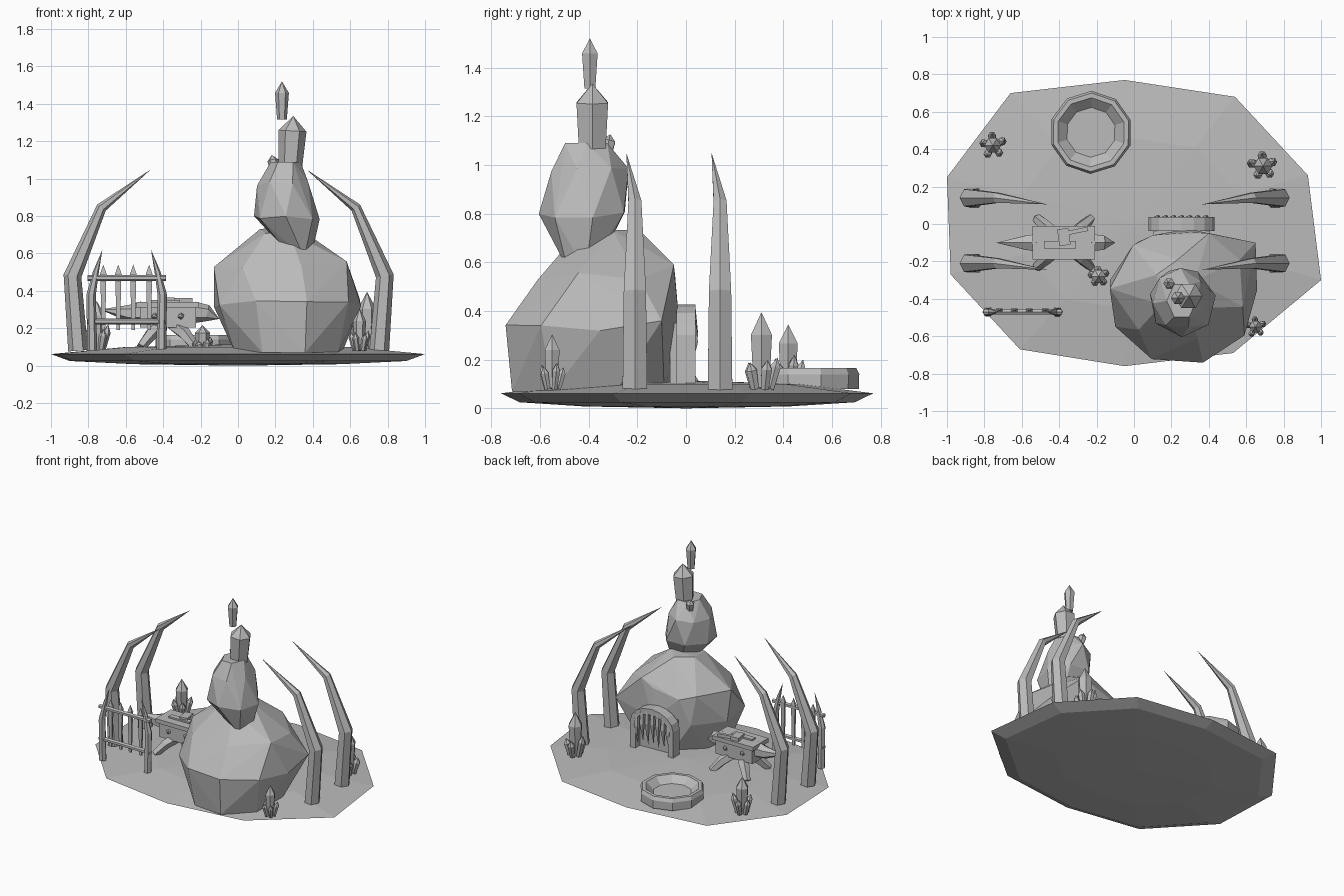
import bpy, bmesh, math, random
from mathutils import Vector, Matrix

random.seed(4)
cube = bpy.data.objects.get("Cube")
if cube:
    bpy.data.objects.remove(cube, do_unlink=True)

stone = bpy.data.materials.new("stone_grey")
stone.use_nodes = True
GREY = (0.5, 0.5, 0.5, 1)
stone.diffuse_color = GREY
stone.node_tree.nodes["Principled BSDF"].inputs["Base Color"].default_value = GREY


def finish(bm, name):
    """Clean the mesh and turn it into a named object."""
    bmesh.ops.remove_doubles(bm, verts=bm.verts, dist=0.0004)
    bmesh.ops.recalc_face_normals(bm, faces=bm.faces)
    mesh = bpy.data.meshes.new(name)
    bm.to_mesh(mesh)
    bm.free()
    mesh.materials.append(stone)
    ob = bpy.data.objects.new(name, mesh)
    bpy.context.scene.collection.objects.link(ob)
    return ob


def loft(bm, rings, closed=False):
    """Skin rings of equal size; cap the ends or join them in a loop."""
    vs = [[bm.verts.new(p) for p in r] for r in rings]
    pairs = list(zip(vs, vs[1:]))
    if closed:
        pairs.append((vs[-1], vs[0]))
    else:
        bm.faces.new(vs[0])
        bm.faces.new(vs[-1])
    n = len(vs[0])
    for a, b in pairs:
        for i in range(n):
            j = (i + 1) % n
            bm.faces.new((a[i], a[j], b[j], b[i]))


def sweep(bm, path, radii, sides=6, depth=1.0, phase=0.0):
    """Tapered bar along a path; depth scales its thickness across the path plane."""
    path = [Vector(p) for p in path]
    rings = []
    for i, p in enumerate(path):
        t = (path[min(i + 1, len(path) - 1)] - path[max(i - 1, 0)]).normalized()
        u = t.cross(Vector((0, 1, 0))).normalized()
        v = u.cross(t)
        angles = [phase + math.tau * k / sides for k in range(sides)]
        rings.append([p + radii[i] * (u * math.cos(a) + v * depth * math.sin(a)) for a in angles])
    loft(bm, rings)


def box(bm, centre, size, turn=0.0):
    m = Matrix.Translation(centre) @ Matrix.Rotation(turn, 4, "Z") @ Matrix.Diagonal((*size, 1))
    bmesh.ops.create_cube(bm, size=1, matrix=m)


def circle(cx, cy, z, rx, ry, n, phase=0.0):
    return [Vector((cx + rx * math.cos(phase + math.tau * k / n),
                    cy + ry * math.sin(phase + math.tau * k / n), z)) for k in range(n)]


def rock(name, rings, extra=()):
    """Faceted rock: convex hull of slightly uneven rings."""
    bm = bmesh.new()
    for r in rings:
        for p in circle(*r):
            p.z += random.uniform(-0.02, 0.02) if 0.1 < p.z < 1.05 else 0
            bm.verts.new(p)
    for p in extra:
        bm.verts.new(p)
    bmesh.ops.convex_hull(bm, input=bm.verts)
    bmesh.ops.delete(bm, geom=[v for v in bm.verts if not v.link_faces], context="VERTS")
    return finish(bm, name)


def crystal(bm, base, height, r, lean=(0, 0), waist=0.75):
    base = Vector(base)
    up = Vector((lean[0], lean[1], 1)).normalized() * height
    sweep(bm, [base, base + up * 0.7, base + up], [r * waist, r, 0])


# ground slab: irregular ten-sided lens
outline = [(-1, .25), (-.66, .7), (-.05, .77), (.54, .68), (.93, .26),
           (1, -.3), (.53, -.69), (-.05, -.76), (-.61, -.67), (-.98, -.27)]
bm = bmesh.new()
loft(bm, [[Vector((x * s, y * s, z)) for x, y in outline] for s, z in
          [(0, 0), (.55, .008), (.9, .025), (1, .062), (.6, .1), (0, .115)]])
finish(bm, "ground_slab")

# stacked boulders
rock("large_boulder", [
    (.27, -.39, .07, .3, .34, 8, .3), (.26, -.39, .33, .4, .365, 9, .1),
    (.24, -.33, .54, .37, .29, 7, .5), (.22, -.33, .72, .11, .14, 5, .2)],
    [(.65, -.1, .36), (.4, -.05, .59), (.1, -.06, .5)])
rock("upper_boulder", [
    (.34, -.43, .56, .05, .06, 4, .3), (.26, -.42, .8, .18, .185, 7, .2),
    (.24, -.4, .97, .14, .165, 7, .6), (.255, -.41, 1.09, .08, .1, 6, 0)])

# crystals above the boulders
bm = bmesh.new()
crystal(bm, (.28, -.385, 1.07), .265, .075, (.06, 0), .85)
finish(bm, "summit_crystal")
bm = bmesh.new()
crystal(bm, (.235, -.395, 1.315), .205, .037, waist=.7)
finish(bm, "floating_crystal")
bm = bmesh.new()
crystal(bm, (.2, -.33, 1.03), .1, .03, (-.2, .2))
finish(bm, "small_summit_crystal")

# four great curved ribs, mirrored about x = -0.05
for side, label in ((-1, "right"), (1, "left")):
    for y, place in ((.14, "back"), (-.21, "front")):
        bm = bmesh.new()
        points = [(.805, 0, .08), (.835, 0, .48), (.68, 0, .845), (.415, -.035, 1.05)]
        sweep(bm, [(-.05 + side * x, y + dy, z) for x, dy, z in points],
              [.053, .048, .028, 0], 6, 1.1)
        finish(bm, f"{label}_{place}_rib")

# fence: curved end posts, two rails, pointed pickets
bm = bmesh.new()
FY = -.47
for s in (-1, 1):
    sweep(bm, [(-.595 + s * x, FY, z) for x, z in ((.185, .08), (.19, .38), (.165, .5), (.13, .62))],
          [.027, .025, .016, 0], 6)
finish(bm, "fence_posts")
bm = bmesh.new()
for z in (.235, .47):
    sweep(bm, [(-.805, FY, z), (-.385, FY, z)], [.016, .016], 6)
finish(bm, "fence_rails")
bm = bmesh.new()
for x in (-.72, -.64, -.56, -.475):
    sweep(bm, [(x, FY + .01, z) for z in (.19, .47, .49, .54)],
          [.014, .022, .025, 0], 4, .5, math.pi / 4)
finish(bm, "fence_pickets")

# anvil: body, plate, two horns, splayed legs, tool on top
AX, AY = -.375, -.1
bm = bmesh.new()
box(bm, (AX, AY, .26), (.3, .15, .11))
box(bm, (AX, AY, .325), (.335, .18, .03))
finish(bm, "anvil_body")
bm = bmesh.new()
for s, reach in ((-1, .36), (1, .275)):
    sweep(bm, [(AX + s * .14, AY, .285), (AX + s * .21, AY, .28), (AX + s * reach, AY, .25 if s > 0 else .3)],
          [.058, .045, 0], 6, .95)
finish(bm, "anvil_horns")
bm = bmesh.new()
for sx in (-1, 1):
    for sy in (-1, 1):
        sweep(bm, [(AX + sx * .03, AY + sy * .02, .22), (AX + sx * .09, AY + sy * .08, .17),
                   (AX + sx * .145, AY + sy * .13, .1)], [.04, .035, .025], 5)
finish(bm, "anvil_legs")
bm = bmesh.new()
for x in (-.07, .07):
    for s in (-1, 1):
        bmesh.ops.create_icosphere(bm, subdivisions=1, radius=.018,
                                   matrix=Matrix.Translation((AX + x, AY + s * .075, .265)))
finish(bm, "anvil_bolts")
bm = bmesh.new()
box(bm, (AX, AY + .03, .35), (.06, .09, .03), .15)
box(bm, (AX + .06, AY + .06, .35), (.14, .022, .022), .2)
box(bm, (AX - .02, AY - .01, .345), (.17, .04, .012))
finish(bm, "hammer")

# toothed arch on the back of the large boulder
CX = .255
arch = [(CX - .155, .09)]
arch += [(CX - .155 * math.cos(math.pi * k / 8), .3 + .105 * math.sin(math.pi * k / 8)) for k in range(9)]
arch += [(CX + .155, .09)]
bm = bmesh.new()
sweep(bm, [(x, 0, z) for x, z in arch], [.03] * len(arch), 4, 1.8, math.pi / 4)
finish(bm, "arch_frame")
bm = bmesh.new()
box(bm, (CX, -.04, .22), (.3, .05, .26))
finish(bm, "arch_back_panel")
bm = bmesh.new()
for k in range(7):
    x = CX + (k - 3) * .043
    top = .3 + .105 * math.sqrt(1 - ((x - CX) / .16) ** 2)
    sweep(bm, [(x, .025, top), (x, .03, top - .09), (x, .015, .14 + .02 * (k % 2))],
          [.016, .02, 0], 5)
finish(bm, "arch_teeth")

# round basin
bm = bmesh.new()
basin = [(.22, .08), (.222, .14), (.21, .165), (.185, .165), (.13, .115), (.13, .08)]
loft(bm, [circle(-.23, .49, z, r, r, 10, .3) for r, z in basin], closed=True)
finish(bm, "basin_rim")
bm = bmesh.new()
loft(bm, [circle(-.23, .49, z, .14, .14, 10, .3) for z in (.08, .118)])
finish(bm, "basin_floor")

# crystal clusters: one tall shard ringed by leaning ones
for name, x, y, height, r in (("back_right", -.755, .42, .26, .045), ("back_left", .69, .31, .31, .05),
                              ("front_left", .65, -.55, .22, .035), ("boulder_side", -.19, -.28, .13, .04)):
    bm = bmesh.new()
    crystal(bm, (x, y, .085), height, r)
    for k in range(5):
        a = .4 + math.tau * k / 5
        c, s = math.cos(a), math.sin(a)
        crystal(bm, (x + .7 * r * c, y + .7 * r * s, .08), height * random.uniform(.35, .6),
                r * .5, (.25 * c, .25 * s))
    finish(bm, name + "_crystals")
